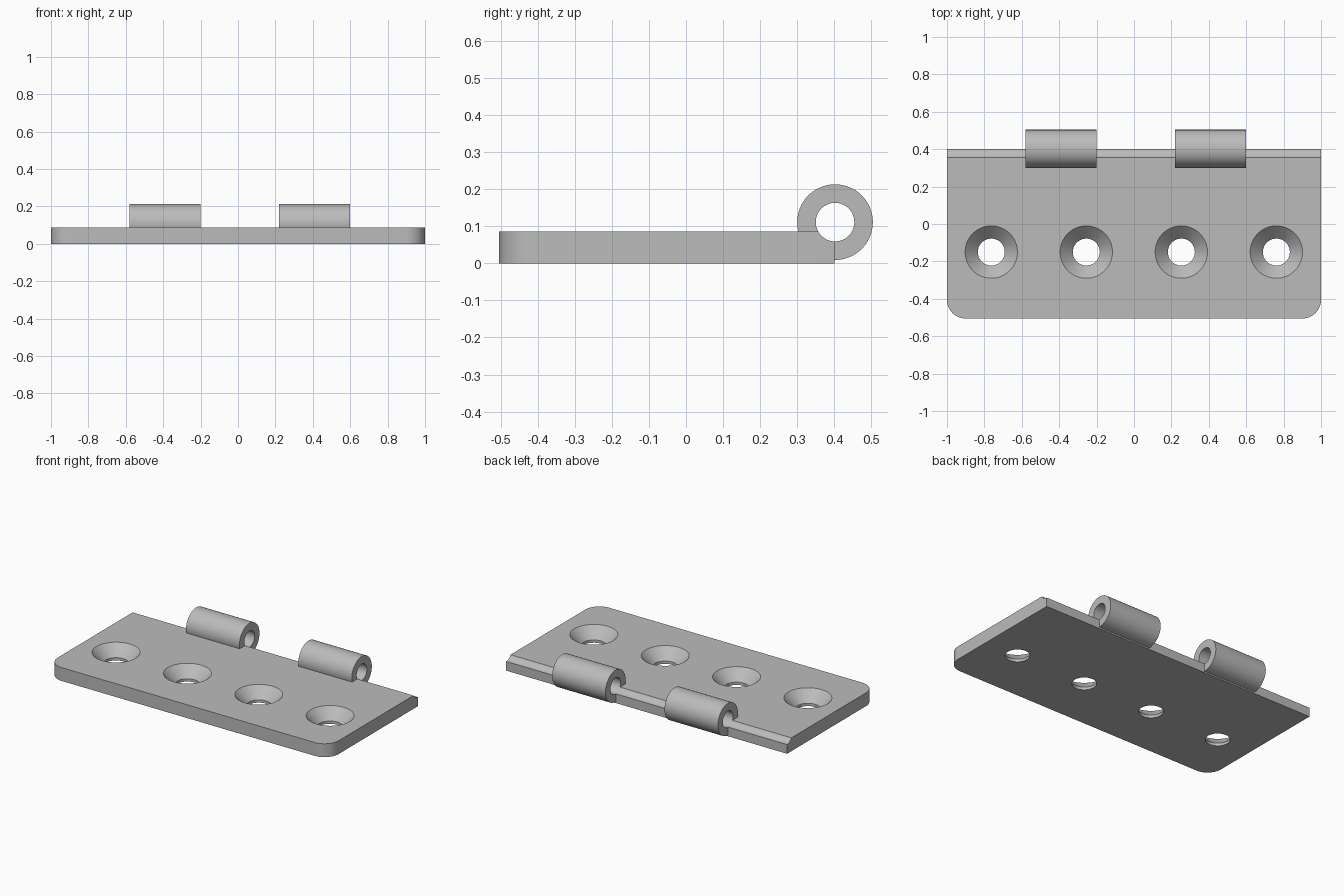
import bpy, bmesh, math
from mathutils import Matrix, Vector

if "Cube" in bpy.data.objects:
    bpy.data.objects.remove(bpy.data.objects["Cube"])

steel = bpy.data.materials.new("steel_grey")
steel.diffuse_color = (0.50, 0.50, 0.50, 1)
steel.use_nodes = True
steel.node_tree.nodes["Principled BSDF"].inputs["Base Color"].default_value = steel.diffuse_color

THICK = 0.086
PIN_Y, PIN_Z = 0.402, 0.111
OUTER_R, BORE_R = 0.102, 0.052


def make(name, bm):
    bmesh.ops.recalc_face_normals(bm, faces=bm.faces)
    mesh = bpy.data.meshes.new(name)
    bm.to_mesh(mesh)
    bm.free()
    mesh.materials.append(steel)
    ob = bpy.data.objects.new(name, mesh)
    bpy.context.collection.objects.link(ob)
    return ob


def x_cylinder(name, x0, x1, r, segs=64):
    """Cylinder along x on the hinge pin axis."""
    bm = bmesh.new()
    m = Matrix.Translation(((x0 + x1) / 2, PIN_Y, PIN_Z)) @ Matrix.Rotation(math.pi / 2, 4, 'Y')
    bmesh.ops.create_cone(bm, cap_ends=True, segments=segs, radius1=r, radius2=r,
                          depth=x1 - x0, matrix=m)
    return make(name, bm)


def screw_hole(name, x, y, segs=64):
    """Countersunk hole cutter: straight shank, then a cone past the top."""
    bm = bmesh.new()
    rings = []
    for r, z in ((0.072, -0.05), (0.072, 0.018), (0.154, THICK + 0.014)):
        rings.append([bm.verts.new((x + r * math.cos(a), y + r * math.sin(a), z))
                      for a in (2 * math.pi * i / segs for i in range(segs))])
    for low, high in zip(rings, rings[1:]):
        for i in range(segs):
            j = (i + 1) % segs
            bm.faces.new((low[i], low[j], high[j], high[i]))
    bm.faces.new(rings[0])
    bm.faces.new(rings[-1])
    return make(name, bm)


def combine(target, tool, operation):
    mod = target.modifiers.new(operation.lower(), 'BOOLEAN')
    mod.operation, mod.object, mod.solver = operation, tool, 'EXACT'
    bpy.context.view_layer.objects.active = target
    bpy.ops.object.modifier_apply(modifier=mod.name)
    bpy.data.objects.remove(tool)


# Leaf plate with rounded front corners
bm = bmesh.new()
radius, front, back = 0.1, -0.505, 0.40
outline = [(1, back), (-1, back)]
for cx, start in ((-1 + radius, math.pi), (1 - radius, 1.5 * math.pi)):
    for i in range(17):
        a = start + i / 16 * math.pi / 2
        outline.append((cx + radius * math.cos(a), front + radius + radius * math.sin(a)))
base = bm.faces.new([bm.verts.new((x, y, 0)) for x, y in outline])
top = bmesh.ops.extrude_face_region(bm, geom=[base])
bmesh.ops.translate(bm, vec=Vector((0, 0, THICK)),
                    verts=[v for v in top["geom"] if isinstance(v, bmesh.types.BMVert)])
leaf = make("hinge_leaf", bm)

# Two knuckles on the back edge
for x0, x1 in ((-0.58, -0.20), (0.22, 0.60)):
    combine(leaf, x_cylinder("knuckle", x0, x1, OUTER_R), 'UNION')

# Pin bore, which also grooves the back edge of the leaf
combine(leaf, x_cylinder("pin_bore", -1.2, 1.2, BORE_R), 'DIFFERENCE')

# Row of countersunk screw holes
for i in range(4):
    combine(leaf, screw_hole("screw_hole", -0.763 + i * 0.508, -0.15), 'DIFFERENCE')

leaf.select_set(True)
bpy.context.view_layer.objects.active = leaf
bpy.ops.object.shade_smooth_by_angle(angle=math.radians(30))
